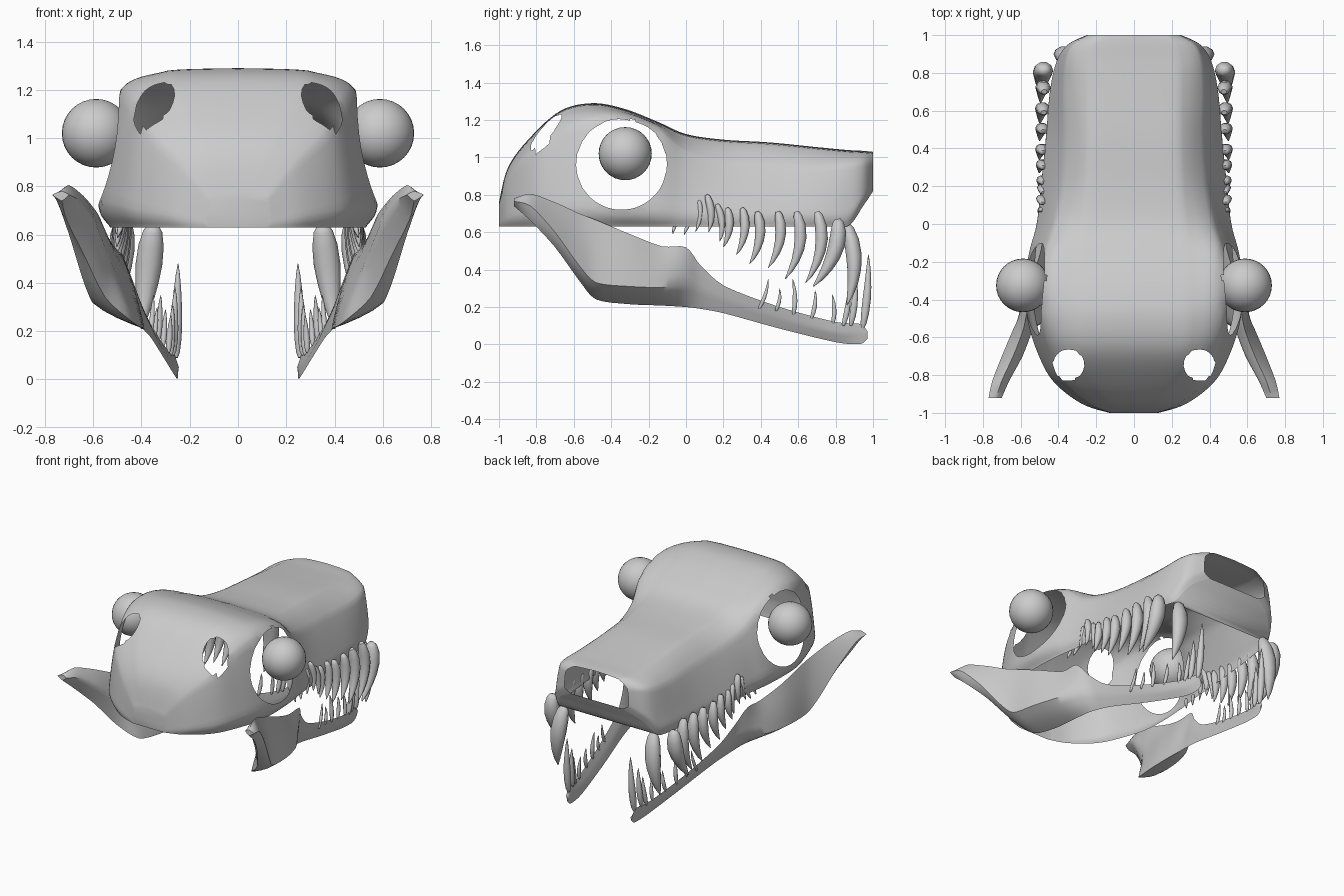
import bpy, bmesh, math
from mathutils import Vector
from mathutils.bvhtree import BVHTree

if "Cube" in bpy.data.objects:
    bpy.data.objects.remove(bpy.data.objects["Cube"])


def smooth_path(rows, steps, closed=False, soft=1.0):
    """Catmull-Rom through equal-length tuples, blended toward straight lines by soft."""
    n, out = len(rows), []
    for i in range(n if closed else n - 1):
        if closed:
            p = [rows[(i + k) % n] for k in (-1, 0, 1, 2)]
        else:
            p = [rows[min(max(i + k, 0), n - 1)] for k in (-1, 0, 1, 2)]
        for s in range(steps):
            t = s / steps
            out.append(tuple(
                soft * 0.5 * (2 * b + (c - a) * t + (2 * a - 5 * b + 4 * c - d) * t * t
                              + (3 * b - a - 3 * c + d) * t ** 3)
                + (1 - soft) * (b + (c - b) * t)
                for a, b, c, d in zip(*p)))
    if not closed:
        out.append(tuple(rows[-1]))
    return out


def finish(bm, name, angle=40):
    bmesh.ops.recalc_face_normals(bm, faces=bm.faces[:])
    me = bpy.data.meshes.new(name)
    bm.to_mesh(me)
    bm.free()
    ob = bpy.data.objects.new(name, me)
    bpy.context.collection.objects.link(ob)
    bpy.ops.object.select_all(action='DESELECT')
    ob.select_set(True)
    bpy.context.view_layer.objects.active = ob
    bpy.ops.object.shade_smooth_by_angle(angle=math.radians(angle))
    return ob


def mirror(ob):
    ob.modifiers.new("mirror", 'MIRROR').use_mirror_merge = False


def bridge(bm, rings, closed):
    for a, b in zip(rings, rings[1:]):
        n = len(a)
        for i in range(n if closed else n - 1):
            j = (i + 1) % n
            bm.faces.new((a[i], a[j], b[j], b[i]))


# Cranium shell: y, lower z, top z, shoulder z, half-widths low / wide / shoulder / top
SKULL = [
    (-1.00, .63, .76, .745, .12, .13, .12, .06),
    (-.95, .63, .95, .89, .25, .28, .24, .13),
    (-.83, .63, 1.11, 1.03, .39, .43, .38, .22),
    (-.67, .63, 1.25, 1.15, .47, .515, .44, .28),
    (-.50, .63, 1.29, 1.20, .52, .565, .48, .29),
    (-.33, .63, 1.26, 1.20, .53, .58, .482, .29),
    (-.15, .63, 1.19, 1.14, .52, .555, .465, .29),
    (.00, .63, 1.125, 1.03, .50, .515, .42, .27),
    (.20, .63, 1.095, .98, .485, .49, .38, .25),
    (.45, .63, 1.08, .96, .46, .465, .365, .24),
    (.70, .63, 1.055, .95, .43, .445, .37, .24),
    (.86, .63, 1.04, .96, .395, .41, .36, .24),
    (.95, .745, 1.035, .97, .32, .35, .32, .22),
    (1.00, .82, 1.03, .97, .20, .25, .24, .17),
]
bm = bmesh.new()
rings = []
for y, zb, zt, zs, xb, xm, xs, xt in smooth_path(SKULL, 6):
    zb = max(zb, .63)
    half = smooth_path([(0, zt), (xt, zt - .01), (xs, zs),
                        (xm, zb + .16 * (zt - zb)), (xb, zb)], 8, soft=.5)
    full = [(-x, z) for x, z in half[:0:-1]] + half
    rings.append([bm.verts.new((x, y, z)) for x, z in full])
bridge(bm, rings, False)
bm.faces.new(rings[0])
# chin below the nose opening
for a, b in zip(rings, rings[1:]):
    if a[0].co.y > .855:
        bm.faces.new((a[0], a[-1], b[-1], b[0]))


def open_hole(bm, centre, radius, axes):
    """Remove faces inside a circle seen along one axis and round the rim."""
    tree = BVHTree.FromBMesh(bm)
    pick = lambda c: Vector((abs(c.x) if axes[0] == 0 else c[axes[0]], c[axes[1]]))
    mid = Vector(centre)
    doomed = [f for f in bm.faces
              if (pick(f.calc_center_median()) - mid).length < radius
              and f.calc_center_median().z > .66]
    rim = {v for f in doomed for v in f.verts}
    bmesh.ops.delete(bm, geom=doomed, context='FACES')
    for v in [v for v in rim if v.is_valid]:
        d = pick(v.co) - mid
        p = mid + d.normalized() * radius
        co = v.co.copy()
        co[axes[0]] = math.copysign(p.x, co.x) if axes[0] == 0 else p.x
        co[axes[1]] = p.y
        v.co = tree.find_nearest(co)[0]


open_hole(bm, (-.345, .963), .243, (1, 2))   # eye sockets
open_hole(bm, (.345, -.745), .082, (0, 1))   # rear openings
finish(bm, "skull", 50)

# Lower jaw: y, then z/x of bottom edge, outer ridge, top edge, inner face
JAW = [
    (-.92, .74, .73, .765, .77, .78, .73, .765, .70),
    (-.83, .66, .71, .74, .75, .805, .70, .74, .66),
    (-.70, .52, .64, .60, .70, .76, .64, .64, .59),
    (-.57, .34, .55, .42, .645, .70, .59, .52, .54),
    (-.48, .24, .44, .33, .61, .665, .57, .46, .51),
    (-.30, .215, .40, .31, .59, .59, .54, .42, .46),
    (-.13, .208, .39, .305, .545, .525, .49, .38, .43),
    (.00, .20, .385, .32, .47, .52, .48, .37, .43),
    (.08, .19, .375, .29, .42, .42, .44, .30, .40),
    (.21, .165, .355, .24, .385, .31, .40, .24, .37),
    (.50, .085, .305, .14, .33, .20, .345, .14, .32),
    (.80, .012, .26, .065, .285, .12, .29, .065, .27),
    (.93, .002, .25, .06, .262, .11, .265, .06, .25),
    (.97, .03, .25, .05, .255, .07, .26, .05, .245),
]
bm = bmesh.new()
rings = []
for r in smooth_path(JAW, 4, soft=.8):
    sec = [(r[i + 1], r[i]) for i in (1, 3, 5, 7)]
    loop = smooth_path(sec, 4, True, soft=.35)
    rings.append([bm.verts.new((x, r[0], max(z, 0))) for x, z in loop])
bridge(bm, rings, True)
bm.faces.new(rings[0])
bm.faces.new(rings[-1])
mirror(finish(bm, "lower_jaw", 50))


# Teeth: curved, tapering horns
def tooth(bm, base, tip, r, bend, flat=1.0):
    a, c = Vector(base), Vector(tip)
    m = (a + c) / 2 + Vector((0, bend, 0))
    rows = []
    for t, k in ((0, .4), (.06, .75), (.2, 1), (.38, 1.05), (.55, .92),
                 (.72, .7), (.88, .4), (1, .06)):
        p = a * (1 - t) ** 2 + m * 2 * t * (1 - t) + c * t * t
        d = ((m - a) * (1 - t) + (c - m) * t).normalized()
        u = Vector((1, 0, 0))
        u = (u - d * u.dot(d)).normalized()
        w = d.cross(u)
        rows.append([bm.verts.new(p + (u * math.cos(q) * flat + w * math.sin(q)) * r * k)
                     for q in [2 * math.pi * i / 10 for i in range(10)]])
    bridge(bm, rows, True)
    bm.faces.new(rows[0])
    bm.faces.new(rows[-1])


# upper: x, base y, base z, tip y, tip z, radius
UPPER = [
    (.475, .81, .67, .68, .31, .044), (.475, .70, .71, .64, .33, .033),
    (.478, .59, .71, .53, .35, .032), (.48, .49, .71, .44, .41, .029),
    (.482, .38, .71, .34, .43, .028), (.482, .30, .73, .27, .48, .025),
    (.482, .22, .73, .20, .52, .023), (.482, .165, .75, .18, .55, .019),
    (.485, .11, .80, .12, .60, .021), (.485, .07, .77, .05, .60, .014),
    (.48, .02, .65, -.01, .585, .010), (.48, -.05, .65, -.07, .59, .009),
]
bm = bmesh.new()
for x, y0, z0, y1, z1, r in UPPER:
    tooth(bm, (x, y0, z0), (x + .02, y1, z1), r, .35 * (z0 - z1) - .03, 1.15)
tooth(bm, (.35, .86, .64), (.40, .86, .21), .042, .08, 1.25)
mirror(finish(bm, "upper_teeth", 60))

# lower: base x, base y, base z, tip y, tip z, radius
LOWER = [
    (.258, .945, .09, .975, .48, .022), (.27, .88, .10, .905, .38, .018),
    (.28, .84, .10, .87, .31, .015), (.288, .785, .11, .78, .27, .012),
    (.31, .67, .14, .69, .29, .012), (.33, .575, .16, .57, .35, .013),
    (.345, .48, .18, .50, .30, .010), (.36, .39, .19, .44, .35, .010),
]
bm = bmesh.new()
for x, y0, z0, y1, z1, r in LOWER:
    tooth(bm, (x, y0, z0), (x - .01, y1, z1), r, .02)
mirror(finish(bm, "lower_teeth", 60))

# Eyeballs
for side, name in ((1, "eye_right"), (-1, "eye_left")):
    bm = bmesh.new()
    bmesh.ops.create_uvsphere(bm, u_segments=32, v_segments=16, radius=.142)
    bmesh.ops.translate(bm, verts=bm.verts[:], vec=(side * .588, -.325, 1.02))
    finish(bm, name)
